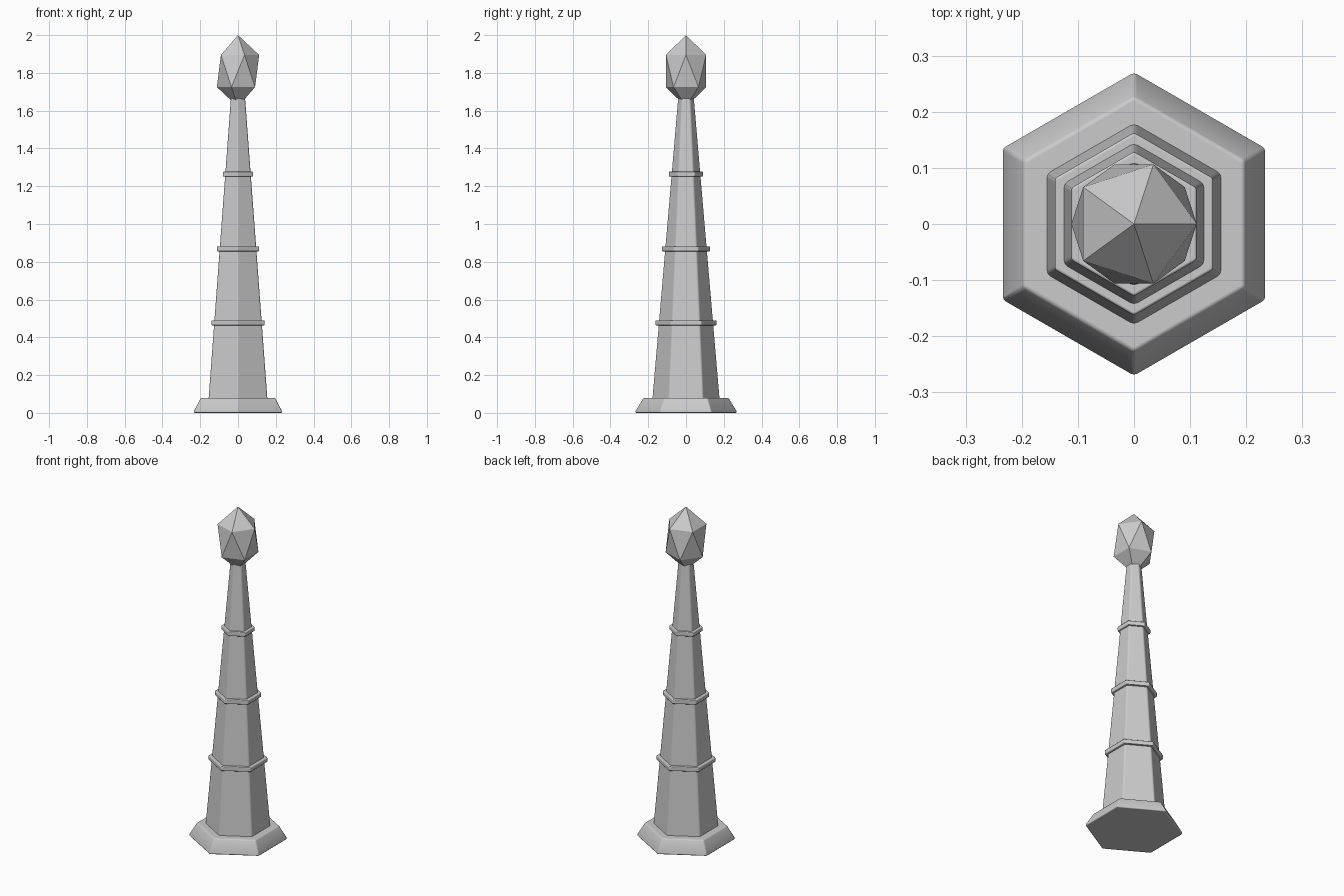
import bpy, bmesh, math

cube = bpy.data.objects.get("Cube")
if cube:
    bpy.data.objects.remove(cube, do_unlink=True)

stone = bpy.data.materials.new("light_grey_stone")
stone.use_nodes = True
grey = (0.6, 0.6, 0.6, 1)
stone.diffuse_color = grey
stone.node_tree.nodes["Principled BSDF"].inputs["Base Color"].default_value = grey


def add_object(name, bm):
    mesh = bpy.data.meshes.new(name)
    bm.to_mesh(mesh)
    bm.free()
    obj = bpy.data.objects.new(name, mesh)
    bpy.context.collection.objects.link(obj)
    mesh.materials.append(stone)
    return obj


def hex_part(name, profile, bevel):
    """Stack hexagons with corners on the y axis from (radius, z) pairs, then soften."""
    bm = bmesh.new()
    loops = []
    for radius, z in profile:
        angles = [math.radians(30 + 60 * i) for i in range(6)]
        loops.append([bm.verts.new((radius * math.cos(a), radius * math.sin(a), z)) for a in angles])
    for low, high in zip(loops, loops[1:]):
        for i in range(6):
            j = (i + 1) % 6
            bm.faces.new((low[i], low[j], high[j], high[i]))
    bm.faces.new(loops[0][::-1])
    bm.faces.new(loops[-1])
    obj = add_object(name, bm)
    for poly in obj.data.polygons:
        poly.use_smooth = True
    mod = obj.modifiers.new("soft_edges", 'BEVEL')
    mod.width = bevel
    mod.segments = 2
    mod.limit_method = 'ANGLE'
    mod.angle_limit = math.radians(30)
    mod.harden_normals = True
    return obj


# Flared foot and tapering column
hex_part("base", [(0.27, 0), (0.27, 0.008), (0.226, 0.08)], 0.006)
hex_part("column", [(0.18, 0.07), (0.043, 1.67)], 0.008)

# Collars around the column
for name, radius, z in (("lower_ring", 0.163, 0.463),
                        ("middle_ring", 0.129, 0.855),
                        ("upper_ring", 0.092, 1.251)):
    hex_part(name, [(radius, z), (radius, z + 0.027)], 0.005)

# Faceted crystal on top
bm = bmesh.new()
bmesh.ops.create_icosphere(bm, subdivisions=1, radius=1)
bmesh.ops.scale(bm, vec=(0.125, 0.125, 0.19), verts=bm.verts)
bmesh.ops.translate(bm, vec=(0, 0, 1.81), verts=bm.verts)
add_object("crystal", bm)
